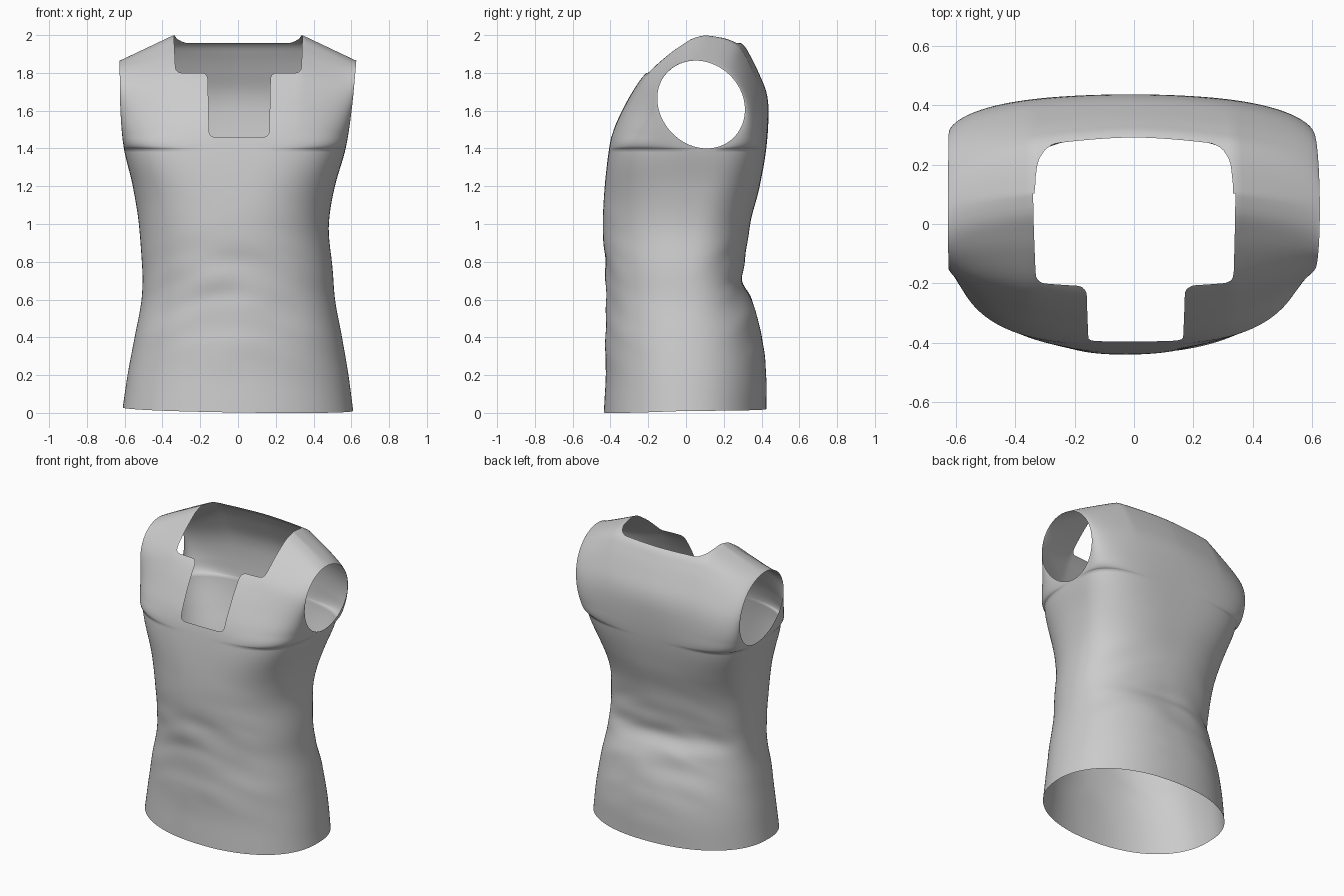
import bpy
import bmesh
import math
from mathutils import Vector, noise

if "Cube" in bpy.data.objects:
    bpy.data.objects.remove(bpy.data.objects["Cube"], do_unlink=True)

COLUMNS, LOWER_ROWS, UPPER_ROWS = 80, 70, 40
ARM_BASE, ARM_HEIGHT, ARM_RADIUS, ARM_Y, ARM_TILT = 1.4, 0.465, 0.23, 0.08, 0.03
SHOULDER_TOP, NECK_X, SLEEVE_X = 2.0, 0.34, 0.625

# Height profiles as (height, value) pairs
HALF_WIDTH = [(0, .61), (.2, .583), (.4, .548), (.6, .512), (.8, .503), (1, .503),
              (1.2, .535), (1.4, .587), (1.6, .612), (1.87, .627)]
SIDE_SHIFT = [(0, 0), (.7, 0), (1, -.022), (1.4, -.017), (1.87, 0)]
SIDE_DEPTH = [(0, 0), (.8, .01), (1.4, .11)]
SQUARENESS = [(0, 2.2), (.8, 2.3), (1.1, 2.5), (1.4, 3.2), (1.5, 2.6), (1.65, 1.9),
              (1.8, 1.6), (2, 1.6)]
FRONT = [(0, -.435), (.2, -.425), (.4, -.428), (.6, -.42), (.8, -.43), (1, -.44),
         (1.2, -.43), (1.4, -.407), (1.5, -.385), (1.6, -.343), (1.7, -.29),
         (1.8, -.215), (1.9, -.08), (1.95, 0), (1.985, .06), (2, .12)]
BACK = [(0, .425), (.2, .425), (.4, .4), (.6, .345), (.7, .302), (.8, .31), (1, .34),
        (1.2, .39), (1.4, .425), (1.6, .437), (1.7, .425), (1.8, .385), (1.9, .335),
        (1.955, .295), (1.985, .22), (2, .12)]

# Neck outlines, seen from the front as (x, z)
FRONT_NECK = [(-.345, 2.1), (-.33, 1.8), (-.16, 1.8), (-.153, 1.46),
              (.165, 1.46), (.172, 1.8), (.335, 1.8), (.345, 2.1)]
BACK_NECK = [(-.345, 2.1), (-.335, 1.985), (-.28, 1.957),
             (.28, 1.957), (.335, 1.985), (.345, 2.1)]


def sample(table, z):
    """Smooth curve through the table's points."""
    last = len(table) - 1
    z = min(max(z, table[0][0]), table[last][0])
    i = 0
    while i < last - 1 and z > table[i + 1][0]:
        i += 1

    def slope(k):
        a, b = table[max(k - 1, 0)], table[min(k + 1, last)]
        return (b[1] - a[1]) / (b[0] - a[0])

    (z0, v0), (z1, v1) = table[i], table[i + 1]
    h = z1 - z0
    t = (z - z0) / h
    ease = t * t * (3 - 2 * t)
    return (v0 + (v1 - v0) * ease + h * slope(i) * t * (1 - t) ** 2
            - h * slope(i + 1) * t * t * (1 - t))


def power(value, exponent):
    return math.copysign(abs(value) ** exponent, value)


def cloth_point(angle, row, profile, side):
    """Point on the front (side -1) or back (side 1) panel."""
    if row <= LOWER_ROWS:
        height = ARM_BASE * row / LOWER_ROWS
        rise, edge_z = 0, height
        edge_y = sample(SIDE_DEPTH, height)
    else:
        phase = math.pi * (row - LOWER_ROWS) / UPPER_ROWS
        rise = (1 - math.cos(phase)) / 2
        height = ARM_BASE + (SHOULDER_TOP - ARM_BASE) * rise
        edge_z = ARM_BASE + ARM_HEIGHT * rise
        edge_y = ARM_Y + ARM_TILT * math.cos(phase) + side * ARM_RADIUS * math.sin(phase)
    roundness = 2 / sample(SQUARENESS, height)
    bulge = power(max(math.cos(angle), 0), roundness)
    if bulge < 0.0001:
        bulge = 0
    x = sample(HALF_WIDTH, edge_z) * power(math.sin(angle), roundness)
    y = edge_y + (sample(profile, height) - edge_y) * bulge
    # Gathered folds around the waist
    mask = math.exp(-((height - .62) / .3) ** 2) * bulge
    fold = noise.noise(Vector((x * 3, side * 5, height * 8 + x * x * 5)))
    y += 0.016 * mask * fold
    # Sloping shoulders and a slightly uneven hem
    if rise > 0:
        slope = min(max((abs(x) - NECK_X) / (SLEEVE_X - NECK_X), 0), 1)
        top = SHOULDER_TOP + (ARM_BASE + ARM_HEIGHT - SHOULDER_TOP) * slope
        z = ARM_BASE + (top - ARM_BASE) * rise
    else:
        hem = 0.02 - 0.015 * x - (0.018 * bulge if side < 0 else 0)
        z = height + max(hem, 0) * (1 - height / ARM_BASE) ** 4
    return x + sample(SIDE_SHIFT, edge_z), y, z


def rounded(corners, radius=0.035, steps=5):
    """Outline with each corner replaced by a small curve."""
    points = []
    for i, corner in enumerate(corners):
        c = Vector(corner)
        before = Vector(corners[i - 1]) - c
        after = Vector(corners[(i + 1) % len(corners)]) - c
        reach = min(radius, before.length * 0.45, after.length * 0.45)
        for k in range(steps + 1):
            t = k / steps
            points.append(c + before.normalized() * reach * (1 - t) ** 2
                          + after.normalized() * reach * t * t)
    return points


def inside(x, z, outline):
    hit = False
    for i, p in enumerate(outline):
        q = outline[i - 1]
        if (p.y > z) != (q.y > z) and x < p.x + (q.x - p.x) * (z - p.y) / (q.y - p.y):
            hit = not hit
    return hit


def touches(face, p, q, pad=0.003):
    xs = [v.co.x for v in face.verts]
    zs = [v.co.z for v in face.verts]
    return (min(xs) < max(p.x, q.x) + pad and max(xs) > min(p.x, q.x) - pad
            and min(zs) < max(p.y, q.y) + pad and max(zs) > min(p.y, q.y) - pad)


def cut_opening(bm, outline):
    """Score the panel along the outline, then remove what lies within."""
    for i, p in enumerate(outline):
        q = outline[i - 1]
        faces = [f for f in bm.faces if f.calc_center_median().z > ARM_BASE
                 and touches(f, p, q)]
        if not faces or (p - q).length < 0.0001:
            continue
        edges = list({e for f in faces for e in f.edges})
        verts = list({v for f in faces for v in f.verts})
        bmesh.ops.bisect_plane(bm, geom=verts + edges + faces, dist=0.00001,
                               plane_co=(p.x, 0, p.y),
                               plane_no=(p.y - q.y, 0, q.x - p.x))
    doomed = []
    for f in bm.faces:
        c = f.calc_center_median()
        if inside(c.x, c.z, outline):
            doomed.append(f)
    bmesh.ops.delete(bm, geom=doomed, context='FACES')


def make_panel(profile, side, neck):
    bm = bmesh.new()
    rows = []
    for row in range(LOWER_ROWS + UPPER_ROWS + 1):
        angles = [math.pi * (j / COLUMNS - 0.5) for j in range(COLUMNS + 1)]
        rows.append([bm.verts.new(cloth_point(a, row, profile, side)) for a in angles])
    for low, high in zip(rows, rows[1:]):
        for j in range(COLUMNS):
            quad = [low[j], low[j + 1], high[j + 1], high[j]]
            bm.faces.new(quad if side < 0 else quad[::-1])
    cut_opening(bm, rounded(neck))
    mesh = bpy.data.meshes.new("panel")
    bm.to_mesh(mesh)
    bm.free()
    return mesh


# Front and back panels sewn together at the sides and shoulders
vest = bmesh.new()
for profile, side, neck in ((FRONT, -1, FRONT_NECK), (BACK, 1, BACK_NECK)):
    panel = make_panel(profile, side, neck)
    vest.from_mesh(panel)
    bpy.data.meshes.remove(panel)
bmesh.ops.remove_doubles(vest, verts=vest.verts[:], dist=0.0002)
for face in vest.faces:
    face.smooth = True
vest_mesh = bpy.data.meshes.new("sleeveless_top")
vest.to_mesh(vest_mesh)
vest.free()
vest_object = bpy.data.objects.new("sleeveless_top", vest_mesh)
bpy.context.collection.objects.link(vest_object)

# Plain grey cloth
cloth = bpy.data.materials.new("light_grey_cloth")
cloth.use_nodes = True
GREY = (0.6, 0.6, 0.6, 1)
cloth.diffuse_color = GREY
cloth.node_tree.nodes["Principled BSDF"].inputs["Base Color"].default_value = GREY
vest_mesh.materials.append(cloth)
